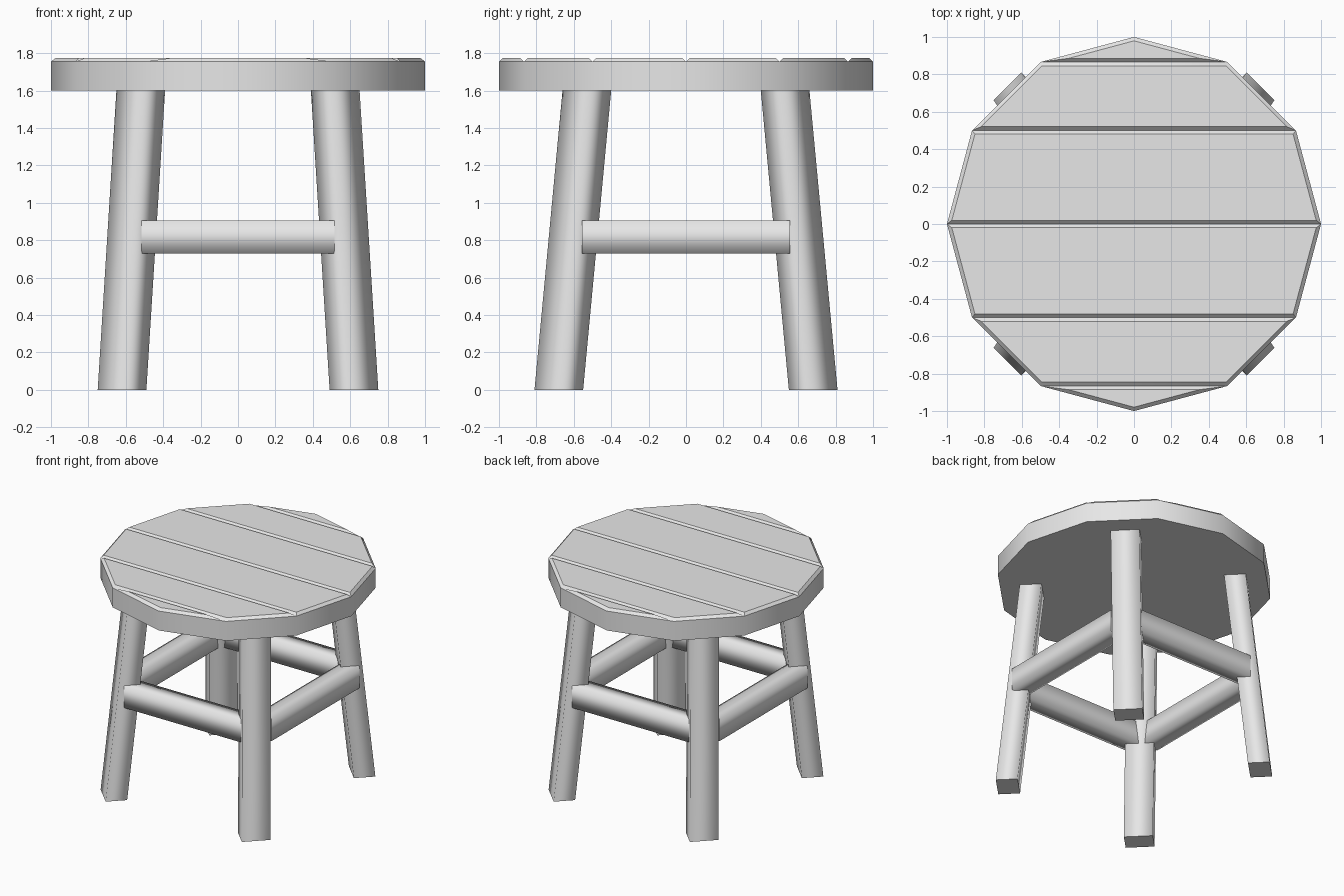
import bpy, bmesh, math
from mathutils import Vector

cube = bpy.data.objects.get("Cube")
if cube:
    bpy.data.objects.remove(cube, do_unlink=True)

grey = bpy.data.materials.new("plain_grey")
grey.use_nodes = True
grey.diffuse_color = (0.8, 0.8, 0.8, 1)
grey.node_tree.nodes["Principled BSDF"].inputs["Base Color"].default_value = (0.8, 0.8, 0.8, 1)


def add_object(name, bm):
    bmesh.ops.recalc_face_normals(bm, faces=bm.faces)
    mesh = bpy.data.meshes.new(name)
    bm.to_mesh(mesh)
    bm.free()
    mesh.materials.append(grey)
    obj = bpy.data.objects.new(name, mesh)
    bpy.context.collection.objects.link(obj)
    return obj


def beam(name, ring_a, ring_b):
    """Four-sided bar between two rings: soft-shaded sides, flat ends."""
    bm = bmesh.new()
    a = [bm.verts.new(p) for p in ring_a]
    b = [bm.verts.new(p) for p in ring_b]
    for i in range(4):
        j = (i + 1) % 4
        bm.faces.new((a[i], a[j], b[j], b[i])).smooth = True
    bm.faces.new(a)
    bm.faces.new(b)
    return add_object(name, bm)


# Seat: twelve-sided disc, its top split into planks with chamfered edges
BOTTOM, SHOULDER, TOP = 1.60, 1.755, 1.775
bm = bmesh.new()
angles = [math.radians(30 * i) for i in range(12)]
low = [bm.verts.new((math.cos(t), math.sin(t), BOTTOM)) for t in angles]
high = [bm.verts.new((math.cos(t), math.sin(t), SHOULDER)) for t in angles]
bm.faces.new(low[::-1])
for i in range(12):
    j = (i + 1) % 12
    bm.faces.new((low[i], low[j], high[j], high[i]))
planks = [bm.faces.new((high[2], high[3], high[4])),
          bm.faces.new((high[8], high[9], high[10]))]
for right, left in ((2, 4), (1, 5), (0, 6), (11, 7)):
    planks.append(bm.faces.new((high[right], high[left],
                                high[left + 1], high[right - 1])))
bm.normal_update()
bmesh.ops.inset_individual(bm, faces=planks, thickness=0.02,
                           depth=TOP - SHOULDER, use_even_offset=True)
seat = add_object("seat", bm)
bpy.context.view_layer.objects.active = seat
seat.select_set(True)
bpy.ops.object.shade_smooth_by_angle(angle=math.radians(35))
seat.select_set(False)

# Legs: splayed rectangular bars turned to face the corners
FOOT, HEAD = Vector((0.62, 0.68, 0)), Vector((0.52, 0.53, 1.6))
out, side = Vector((1, 1, 0)).normalized(), Vector((-1, 1, 0)).normalized()


def leg_ring(centre, sx, sy):
    ring = [centre + out * u * 0.079 + side * v * 0.105
            for u, v in ((1, 1), (-1, 1), (-1, -1), (1, -1))]
    return [(p.x * sx, p.y * sy, p.z) for p in ring]


for sx, lr in ((1, "left"), (-1, "right")):
    for sy, fb in ((-1, "front"), (1, "back")):
        beam(f"{fb}_{lr}_leg", leg_ring(FOOT, sx, sy),
             leg_ring(FOOT.lerp(HEAD, 1.01), sx, sy))

# Rails: bars joining neighbouring legs
SECTION = ((0.0, 0.73), (0.14, 0.73), (0.14, 0.905), (0.0, 0.905))
for s, fb, lr in ((-1, "front", "right"), (1, "back", "left")):
    beam(f"{fb}_rail", *[[(x, s * (0.70 - d), z) for d, z in SECTION]
                         for x in (-0.515, 0.515)])
    beam(f"{lr}_rail", *[[(s * (0.685 - d), y, z) for d, z in SECTION]
                         for y in (-0.555, 0.555)])
